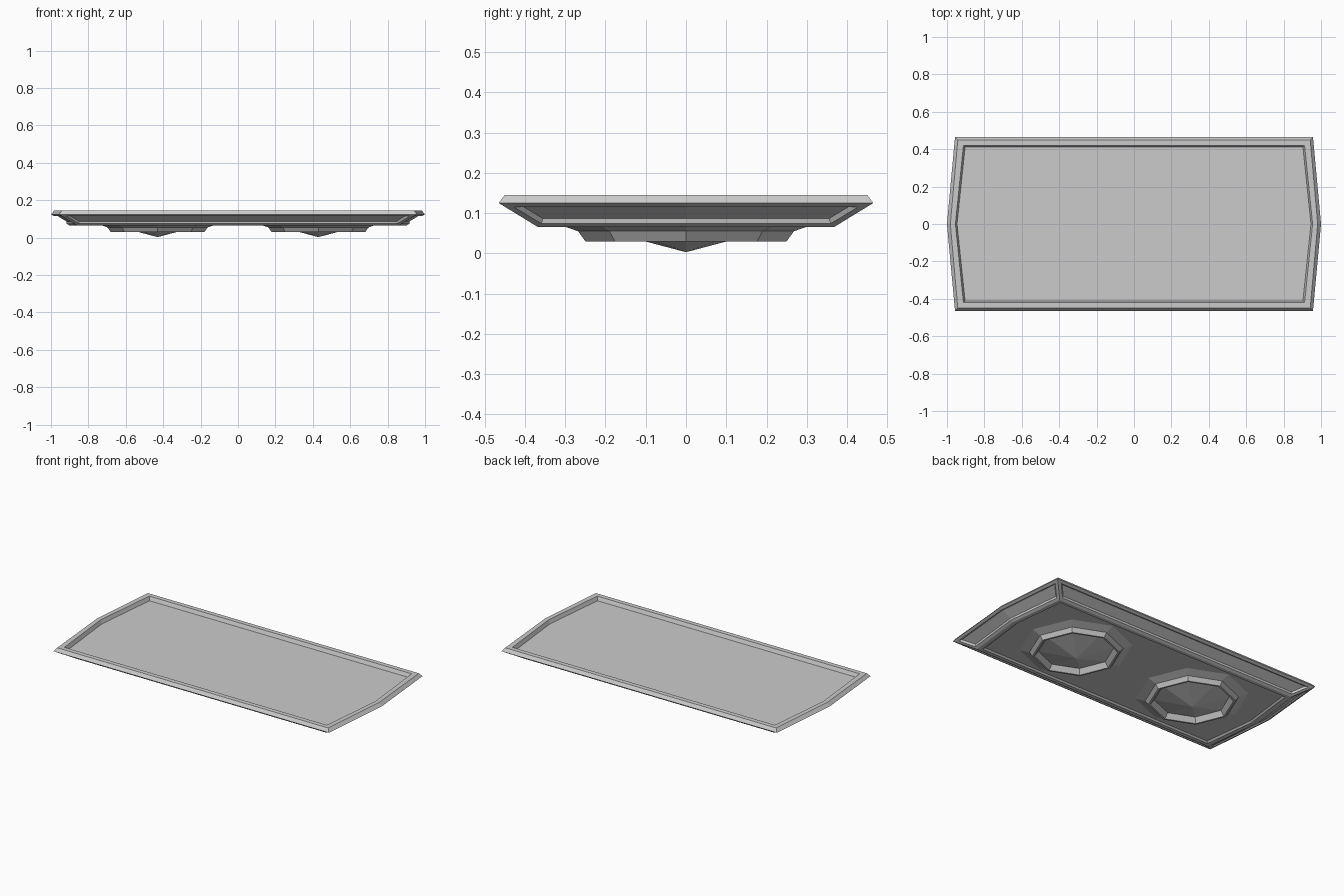
import bpy, bmesh, math

if "Cube" in bpy.data.objects:
    bpy.data.objects.remove(bpy.data.objects["Cube"])


def loft(name, rings, cap_ends):
    """Skin a stack of equal-length point rings, listed from first to last."""
    bm = bmesh.new()
    loops = [[bm.verts.new(p) for p in r] for r in rings]
    bands = []
    for a, b in zip(loops, loops[1:]):
        n = len(a)
        bands.append([bm.faces.new((a[i], a[(i + 1) % n], b[(i + 1) % n], b[i]))
                      for i in range(n)])
    if cap_ends:
        bm.faces.new(loops[0][::-1])
        bm.faces.new(loops[-1])
    return bm, bands


def finish(bm, name):
    bm.normal_update()
    me = bpy.data.meshes.new(name)
    bm.to_mesh(me)
    bm.free()
    ob = bpy.data.objects.new(name, me)
    bpy.context.collection.objects.link(ob)
    return ob


def hexagon(corner_x, tip_x, y, z):
    return [(-corner_x, -y, z), (corner_x, -y, z), (tip_x, 0, z),
            (corner_x, y, z), (-corner_x, y, z), (-tip_x, 0, z)]


# Platform: recessed underside, sloped sides, chamfered rim, recessed deck
profile = [
    (0.825, 0.865, 0.335, 0.074), (0.835, 0.875, 0.345, 0.065),
    (0.86, 0.90, 0.367, 0.065), (0.957, 1.00, 0.465, 0.125),
    (0.942, 0.982, 0.45, 0.145), (0.912, 0.955, 0.421, 0.145),
    (0.903, 0.946, 0.411, 0.122),
]
bm, bands = loft("platform", [hexagon(*p) for p in profile], True)
bm.normal_update()

# Recessed panels on the long sides and the two folded ends
side = bands[2]
for group in ([side[0]], [side[3]], [side[1], side[2]], [side[4], side[5]]):
    bmesh.ops.inset_region(bm, faces=group, thickness=0.018, depth=0, use_even_offset=True)
    bmesh.ops.inset_region(bm, faces=group, thickness=0.008, depth=-0.01, use_even_offset=True)
finish(bm, "platform")


def octagon(r, z):
    return [(r * math.cos(i * math.pi / 4), r * math.sin(i * math.pi / 4), z)
            for i in range(8)]


# Two octagonal lift pods: apron, thin ring and shallow cone
for side_name, sx in (("left", -1), ("right", 1)):
    rings = [octagon(r, z) for r, z in (
        (0.215, 0.06), (0.238, 0.03), (0.25, 0.03), (0.268, 0.055), (0.325, 0.075))]
    bm, bands = loft("pod", rings, False)
    tip = bm.verts.new((0, 0, 0.003))
    bm.verts.ensure_lookup_table()
    inner = [bm.verts[i] for i in range(8)]
    for i in range(8):
        bm.faces.new((tip, inner[(i + 1) % 8], inner[i]))
    ob = finish(bm, side_name + "_lift_pod")
    ob.location.x = 0.43 * sx
